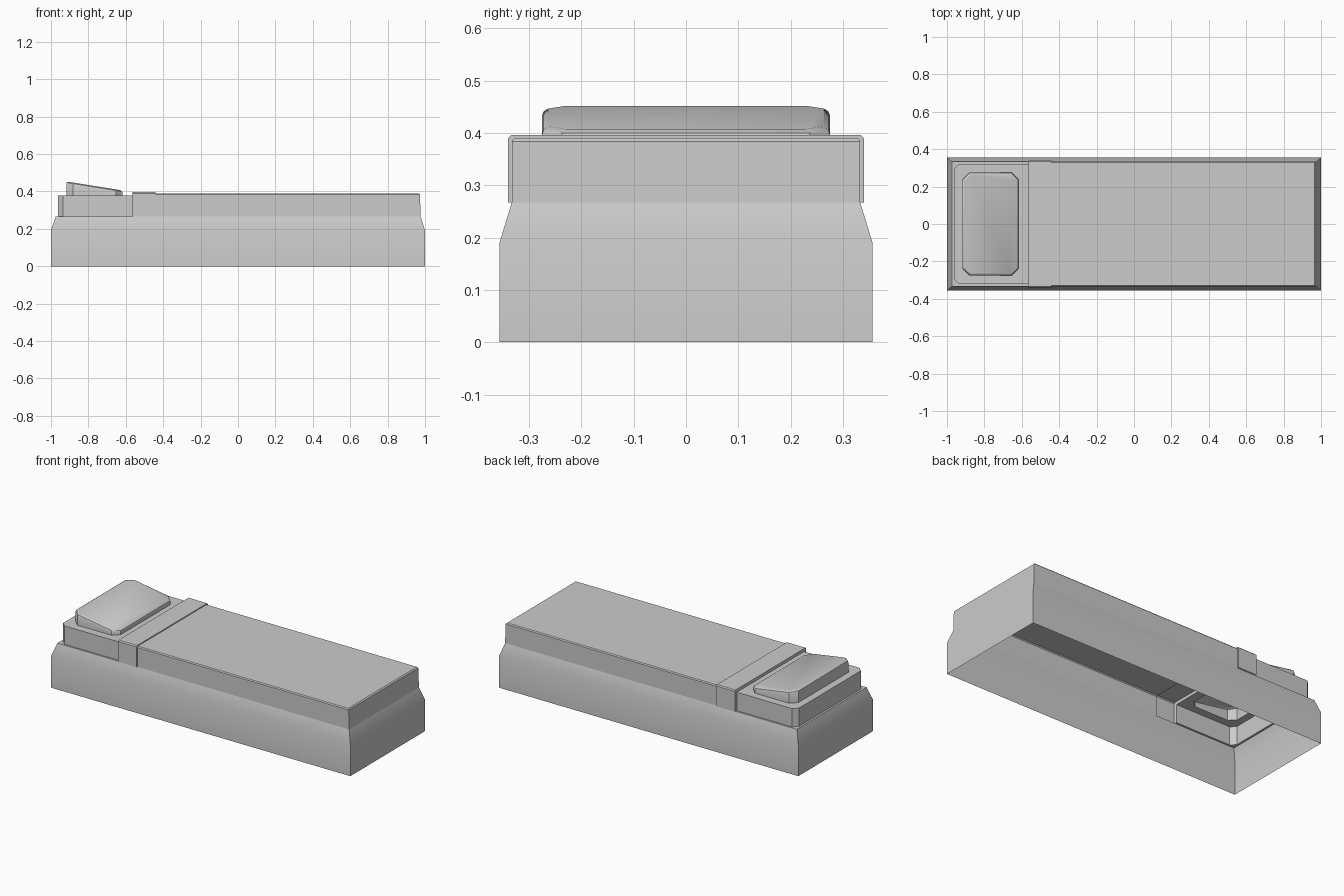
import bpy, bmesh

if "Cube" in bpy.data.objects:
    bpy.data.objects.remove(bpy.data.objects["Cube"])


def loft(name, rings, closed=True, cap=False):
    """Skin a stack of matching point rings into a thin open shell."""
    bm = bmesh.new()
    rows = [[bm.verts.new(p) for p in ring] for ring in rings]
    n = len(rows[0])
    for a, b in zip(rows, rows[1:]):
        for i in range(n if closed else n - 1):
            j = (i + 1) % n
            bm.faces.new((a[i], a[j], b[j], b[i]))
    if cap:
        bm.faces.new(rows[-1])
    bmesh.ops.remove_doubles(bm, verts=bm.verts, dist=1e-5)
    bmesh.ops.recalc_face_normals(bm, faces=bm.faces)
    me = bpy.data.meshes.new(name)
    bm.to_mesh(me)
    bm.free()
    ob = bpy.data.objects.new(name, me)
    bpy.context.collection.objects.link(ob)
    bpy.ops.object.select_all(action='DESELECT')
    bpy.context.view_layer.objects.active = ob
    ob.select_set(True)
    bpy.ops.object.shade_smooth_by_angle(angle=0.5)
    return ob


def plan(x0, x1, y, cl, cr, z):
    """Rectangle with corner cuts cl (left) and cr (right); z is a number or f(x)."""
    half = [(x1 - cr, -y), (x0 + cl, -y), (x0, -y + cl)]
    pts = [(x1, -y + cr)] + half
    pts += [(px, -py) for px, py in reversed(pts)]
    return [(px, py, z(px) if callable(z) else z) for px, py in pts]


LEDGE, BAND_L, BAND_R = 0.267, -0.565, -0.44

# Base skirt, open underneath
loft("base_skirt", [plan(-1, 1, .356, 0, 0, 0), plan(-1, 1, .356, 0, 0, .192),
                    plan(-.974, .976, .333, 0, 0, LEDGE)])


# Long upper cover, open towards the band
def cover(x, y, z):
    return [(BAND_R, -y, z), (x, -y, z), (x, y, z), (BAND_R, y, z)]


loft("upper_cover", [cover(.976, .333, LEDGE), cover(.973, .333, .384),
                     cover(.966, .328, .390)], closed=False, cap=True)


# Raised band wrapped over the body
def band(x, out, top):
    c = .006
    return [(x, -out, LEDGE), (x, -out, top - c), (x, -out + c, top),
            (x, out - c, top), (x, out, top - c), (x, out, LEDGE)]


loft("band", [band(BAND_L, .322, .378), band(BAND_L, .340, .396),
              band(BAND_R, .340, .396), band(BAND_R, .333, .390)], closed=False)

# Tray under the button: ledge, walls and top rim with a button opening
tray = (-.962, BAND_L, .322, .027, 0)
loft("tray_ledge", [plan(-.974, BAND_L, .333, 0, 0, LEDGE)[1:7],
                    plan(*tray, LEDGE)[1:7]], closed=False)
loft("tray_walls", [plan(*tray, LEDGE)[1:7], plan(*tray, .378)[1:7]], closed=False)
button = (-.918, -.617, .275, .036, .036)
loft("tray_rim", [plan(*tray, .378), plan(*button, .378)])


# Sloped push button with softened edges
def slope(drop):
    return lambda x: .453 - .16 * (x + .915) - drop


loft("button", [plan(*button, .378), plan(*button, slope(.014)),
                plan(-.916, -.620, .272, .036, .036, slope(.006)),
                plan(-.908, -.630, .264, .034, .034, slope(0))], cap=True)
